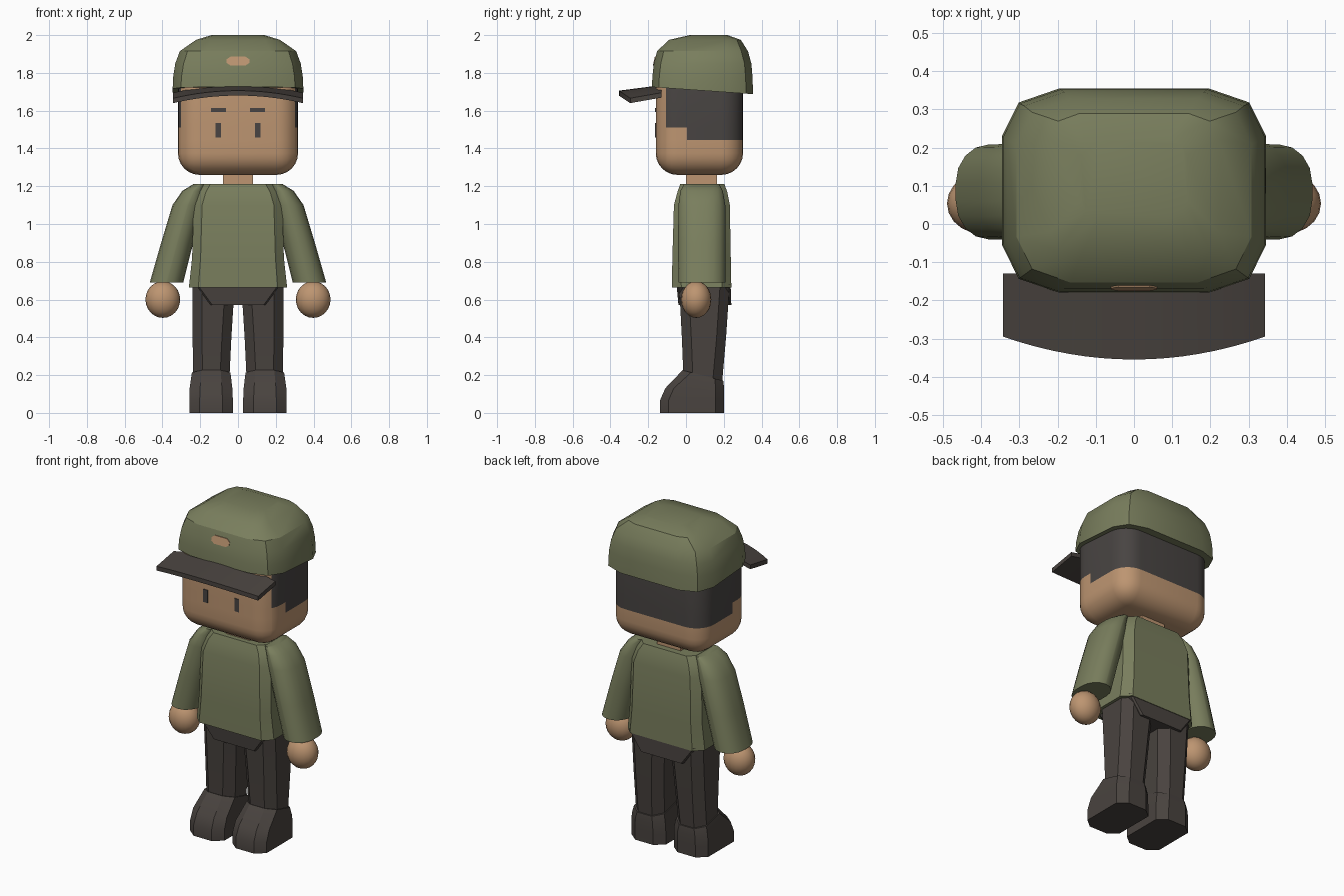
import bpy, bmesh, math
from mathutils import Vector

if "Cube" in bpy.data.objects:
    bpy.data.objects.remove(bpy.data.objects["Cube"])


def material(name, *rgb):
    m = bpy.data.materials.new(name)
    lin = [((c / 255 + 0.055) / 1.055) ** 2.4 for c in rgb]
    m.diffuse_color = (*lin, 1)
    m.use_nodes = True
    m.node_tree.nodes["Principled BSDF"].inputs["Base Color"].default_value = m.diffuse_color
    return m


GREEN = material("olive cloth", 121, 126, 93)
SKIN = material("skin", 189, 149, 113)
DARK = material("dark cloth", 73, 67, 63)
HAIR = material("dark hair", 72, 68, 66)


def finish(name, bm, mats, angle=30):
    bmesh.ops.remove_doubles(bm, verts=bm.verts[:], dist=1e-5)
    bmesh.ops.recalc_face_normals(bm, faces=bm.faces[:])
    me = bpy.data.meshes.new(name)
    bm.to_mesh(me)
    bm.free()
    for m in mats:
        me.materials.append(m)
    me.shade_smooth()
    me.set_sharp_from_angle(angle=math.radians(angle))
    ob = bpy.data.objects.new(name, me)
    bpy.context.collection.objects.link(ob)
    return ob


def ring(x0, x1, y0, y1, rx, ry, n):
    """Rectangle outline with n-segment elliptical corners."""
    pts = []
    corners = [(x1 - rx, y1 - ry), (x0 + rx, y1 - ry),
               (x0 + rx, y0 + ry), (x1 - rx, y0 + ry)]
    for q, (cx, cy) in enumerate(corners):
        for i in range(n + 1):
            a = math.pi / 2 * (q + i / n)
            pts.append((cx + rx * math.cos(a), cy + ry * math.sin(a)))
    return pts


def loft(name, sections, mat, n=1, side=1, tilt=None, angle=30):
    """sections: (z, x0, x1, y0, y1, rx, ry); tilt: {section: dz per unit y}."""
    bm = bmesh.new()
    rows = []
    for k, (z, x0, x1, y0, y1, rx, ry) in enumerate(sections):
        t = (tilt or {}).get(k, 0)
        rows.append([bm.verts.new((side * x, y, z + t * (y - y0)))
                     for x, y in ring(x0, x1, y0, y1, rx, ry, n)])
    for a, b in zip(rows, rows[1:]):
        for i in range(len(a)):
            j = (i + 1) % len(a)
            bm.faces.new((a[i], a[j], b[j], b[i]))
    bm.faces.new(rows[0])
    bm.faces.new(rows[-1])
    return finish(name, bm, [mat], angle)


def box(bm, x0, x1, y0, y1, z0, z1):
    g = bmesh.ops.create_cube(bm, size=1)
    for v in g["verts"]:
        v.co = Vector(((x0 + x1) / 2 + v.co.x * (x1 - x0),
                       (y0 + y1) / 2 + v.co.y * (y1 - y0),
                       (z0 + z1) / 2 + v.co.z * (z1 - z0)))


# Head: rounded box, cut along the hairline
bm = bmesh.new()
box(bm, -0.318, 0.318, -0.16, 0.302, 1.26, 1.86)
bmesh.ops.bevel(bm, geom=bm.edges[:], offset=0.115, segments=6,
                profile=0.5, affect='EDGES')
for co, no in (((0, 0, 1.51), (0, 0, 1)), ((0, 0, 1.445), (0, 0, 1)),
               ((0, -0.105, 0), (0, 1, 0)), ((0, 0.005, 0), (0, 1, 0))):
    bmesh.ops.bisect_plane(bm, geom=bm.verts[:] + bm.edges[:] + bm.faces[:],
                           plane_co=co, plane_no=no)
for f in bm.faces:
    c = f.calc_center_median()
    if (c.z > 1.51 and c.y > -0.105) or (c.z > 1.445 and c.y > 0.005):
        f.material_index = 1
finish("head", bm, [SKIN, HAIR], 50)

# Neck
bm = bmesh.new()
box(bm, -0.08, 0.08, 0.0, 0.165, 1.15, 1.3)
finish("neck", bm, [SKIN])

# Eyes and eyebrows as thin plates
for s, label in ((-1, "left"), (1, "right")):
    bm = bmesh.new()
    box(bm, s * 0.105 - 0.015, s * 0.105 + 0.015, -0.164, -0.156, 1.458, 1.536)
    finish(label + "_eye", bm, [HAIR])
    bm = bmesh.new()
    box(bm, s * 0.104 - 0.04, s * 0.104 + 0.04, -0.164, -0.156, 1.594, 1.614)
    finish(label + "_eyebrow", bm, [HAIR])

# Cap crown
loft("cap_crown", [
    (1.725, -0.346, 0.346, -0.18, 0.355, 0.15, 0.125),
    (1.78, -0.343, 0.343, -0.178, 0.352, 0.15, 0.125),
    (1.85, -0.332, 0.332, -0.17, 0.346, 0.15, 0.125),
    (1.915, -0.308, 0.308, -0.153, 0.328, 0.14, 0.12),
    (1.975, -0.222, 0.222, -0.09, 0.29, 0.08, 0.07),
    (2.0, -0.14, 0.14, 0.02, 0.22, 0.05, 0.04),
], GREEN, n=2, tilt={0: -0.07})

# Cap brim: arched plate with a curved front edge
bm = bmesh.new()
N = 16
rows = []
for i in range(N + 1):
    u = -1 + 2 * i / N
    x, drop = 0.343 * u, 0.04 * u * u
    yf, zf, zb = -0.355 + 0.06 * u * u, 1.706 - drop, 1.735 - drop
    rows.append([bm.verts.new((x, y, z)) for y, z in
                 ((yf, zf), (-0.13, zb), (-0.13, zb - 0.026), (yf, zf - 0.026))])
for a, b in zip(rows, rows[1:]):
    for i in range(4):
        j = (i + 1) % 4
        bm.faces.new((a[i], a[j], b[j], b[i]))
bm.faces.new(rows[0])
bm.faces.new(rows[-1])
finish("cap_brim", bm, [DARK])

# Cap badge: thin plate leaning with the crown
bm = bmesh.new()
pts = ring(-0.06, 0.06, 1.839, 1.886, 0.02, 0.014, 1)
layers = [[bm.verts.new((x, -0.175 + d + (z - 1.84) * 0.22, z)) for x, z in pts]
          for d in (0, 0.008)]
for i in range(len(pts)):
    j = (i + 1) % len(pts)
    bm.faces.new((layers[0][i], layers[0][j], layers[1][j], layers[1][i]))
bm.faces.new(layers[0])
bm.faces.new(layers[1])
finish("cap_badge", bm, [SKIN])

# Torso
loft("shirt", [
    (0.665, -0.26, 0.26, -0.075, 0.24, 0.05, 0.05),
    (0.82, -0.243, 0.243, -0.072, 0.237, 0.045, 0.045),
    (1.10, -0.235, 0.235, -0.064, 0.232, 0.045, 0.045),
    (1.17, -0.215, 0.215, -0.045, 0.218, 0.045, 0.045),
    (1.213, -0.185, 0.185, -0.03, 0.203, 0.04, 0.04),
], GREEN)

# Hips
loft("hips", [
    (0.57, -0.145, 0.145, -0.04, 0.24, 0.01, 0.01),
    (0.68, -0.225, 0.225, -0.05, 0.236, 0.01, 0.01),
], DARK)

for s, label in ((-1, "left"), (1, "right")):
    # Sleeve
    loft(label + "_sleeve", [
        (0.69, 0.29, 0.467, -0.04, 0.208, 0.085, 0.10),
        (0.90, 0.237, 0.407, -0.042, 0.21, 0.082, 0.10),
        (1.10, 0.185, 0.347, -0.04, 0.208, 0.078, 0.10),
        (1.175, 0.175, 0.295, -0.03, 0.195, 0.058, 0.09),
        (1.212, 0.165, 0.235, -0.01, 0.175, 0.033, 0.07),
    ], GREEN, n=4, side=s, angle=40)
    # Hand
    bm = bmesh.new()
    bmesh.ops.create_uvsphere(bm, u_segments=20, v_segments=12, radius=1)
    for v in bm.verts:
        v.co = (s * 0.398 + v.co.x * 0.092, 0.054 + v.co.y * 0.08,
                0.6 + v.co.z * 0.097)
    finish(label + "_hand", bm, [SKIN], 60)
    # Leg
    loft(label + "_leg", [
        (0.15, 0.047, 0.238, -0.012, 0.19, 0.05, 0.05),
        (0.40, 0.035, 0.24, -0.022, 0.212, 0.05, 0.05),
        (0.67, 0.018, 0.242, -0.036, 0.23, 0.05, 0.05),
    ], DARK, side=s)
    # Shoe
    loft(label + "_shoe", [
        (0.0, 0.027, 0.258, -0.138, 0.2, 0.055, 0.045),
        (0.065, 0.027, 0.258, -0.138, 0.2, 0.055, 0.045),
        (0.13, 0.03, 0.256, -0.11, 0.202, 0.055, 0.045),
        (0.226, 0.04, 0.244, -0.018, 0.197, 0.052, 0.045),
    ], DARK, side=s, tilt={3: -0.26})
